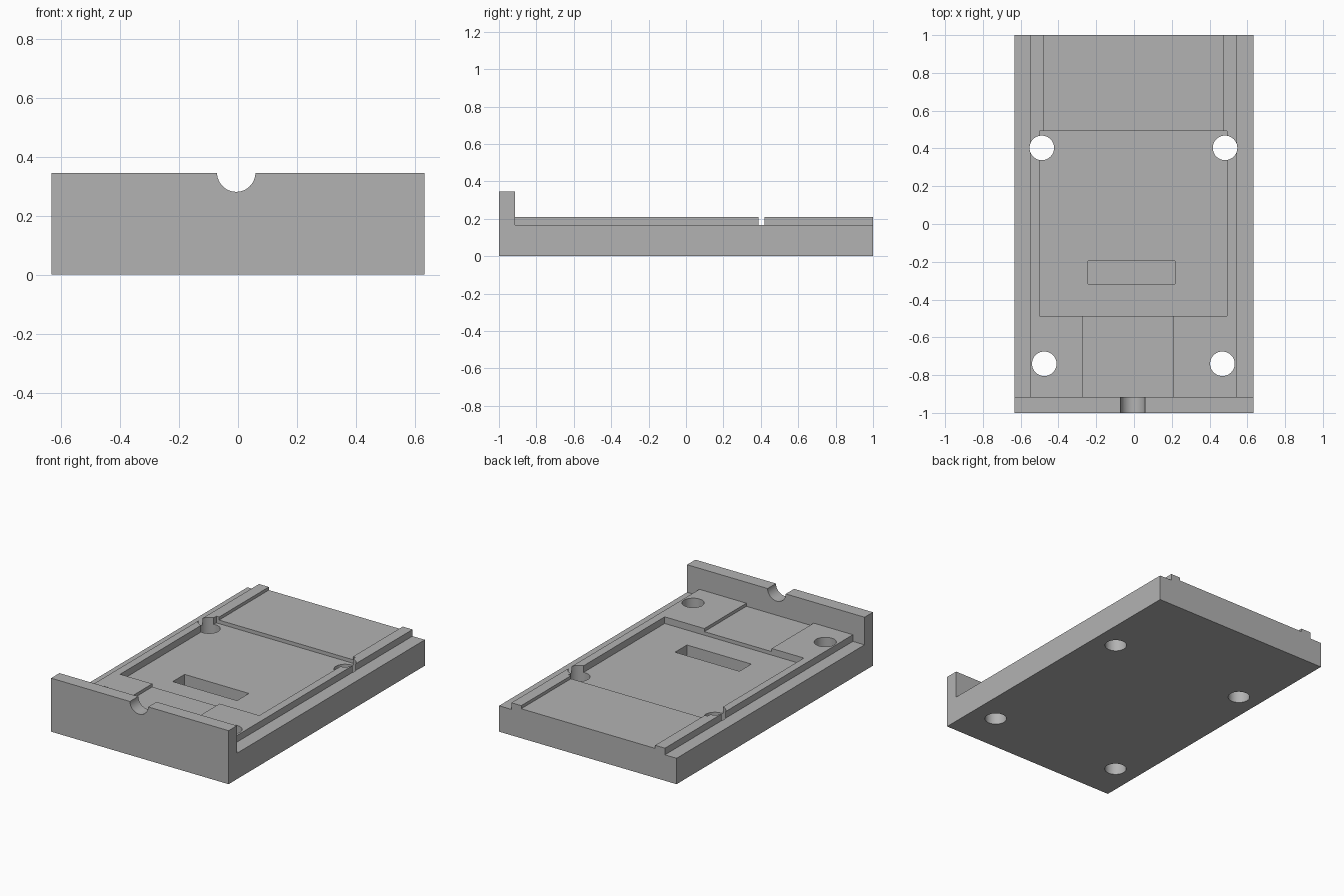
import bpy
import bmesh
from mathutils import Matrix, Vector

if "Cube" in bpy.data.objects:
    bpy.data.objects.remove(bpy.data.objects["Cube"], do_unlink=True)

grey = bpy.data.materials.new("plain grey")
grey.use_nodes = True
COLOUR = (0.45, 0.45, 0.45, 1)
grey.diffuse_color = COLOUR
grey.node_tree.nodes["Principled BSDF"].inputs["Base Color"].default_value = COLOUR


def finish(name, bm):
    mesh = bpy.data.meshes.new(name)
    bm.to_mesh(mesh)
    bm.free()
    mesh.materials.append(grey)
    obj = bpy.data.objects.new(name, mesh)
    bpy.context.collection.objects.link(obj)
    return obj


def box(name, x, y, z):
    bm = bmesh.new()
    bmesh.ops.create_cube(bm, size=1)
    for v in bm.verts:
        v.co = Vector([lo + (c + 0.5) * (hi - lo) for c, (lo, hi) in zip(v.co, (x, y, z))])
    return finish(name, bm)


def cylinder(name, centre, radius, depth, axis="Z"):
    turn = Matrix.Rotation(1.5707963, 4, "X") if axis == "Y" else Matrix()
    bm = bmesh.new()
    bmesh.ops.create_cone(bm, cap_ends=True, segments=48, radius1=radius, radius2=radius,
                          depth=depth, matrix=Matrix.Translation(centre) @ turn)
    return finish(name, bm)


def combine(target, tool, operation):
    mod = target.modifiers.new(tool.name, "BOOLEAN")
    mod.object = tool
    mod.operation = operation
    mod.solver = "EXACT"
    bpy.context.view_layer.objects.active = target
    bpy.ops.object.modifier_apply(modifier=mod.name)
    bpy.data.objects.remove(tool, do_unlink=True)


W = 0.633       # half width
LEDGE = 0.167   # side ledge and pocket floor
DECK = 0.21     # raised deck
STEP = 0.19     # shallow channel floors
WALL_Y = -0.915

# Base plate with raised deck and tall front wall
tray = box("tray", (-W, W), (-1, 1), (0, LEDGE))
combine(tray, box("deck", (-0.55, 0.545), (-0.95, 1), (0.1, DECK)), "UNION")
combine(tray, box("front_wall", (-W, W), (-1, WALL_Y), (0, 0.345)), "UNION")

# Channels, main pocket and slot
cuts = [
    ("rear_channel", (-0.48, 0.475), (0.4, 1.1), (STEP, 0.3)),
    ("front_channel", (-0.27, 0.21), (WALL_Y, -0.4), (STEP, 0.3)),
    ("main_pocket", (-0.5, 0.493), (-0.487, 0.493), (LEDGE, 0.3)),
    ("slot", (-0.243, 0.216), (-0.318, -0.197), (0.08, 0.3)),
]
for cut in cuts:
    combine(tray, box(*cut), "DIFFERENCE")

# Four through holes
for x, y in ((-0.488, 0.403), (0.482, 0.403), (-0.475, -0.74), (0.468, -0.74)):
    combine(tray, cylinder("screw_hole", (x, y, 0.2), 0.065, 1), "DIFFERENCE")

# Round notch in the top of the front wall
combine(tray, cylinder("cable_notch", (-0.006, -0.96, 0.346), 0.065, 0.3, "Y"), "DIFFERENCE")

bpy.ops.object.select_all(action="DESELECT")
tray.select_set(True)
bpy.context.view_layer.objects.active = tray
bpy.ops.object.shade_smooth_by_angle()
